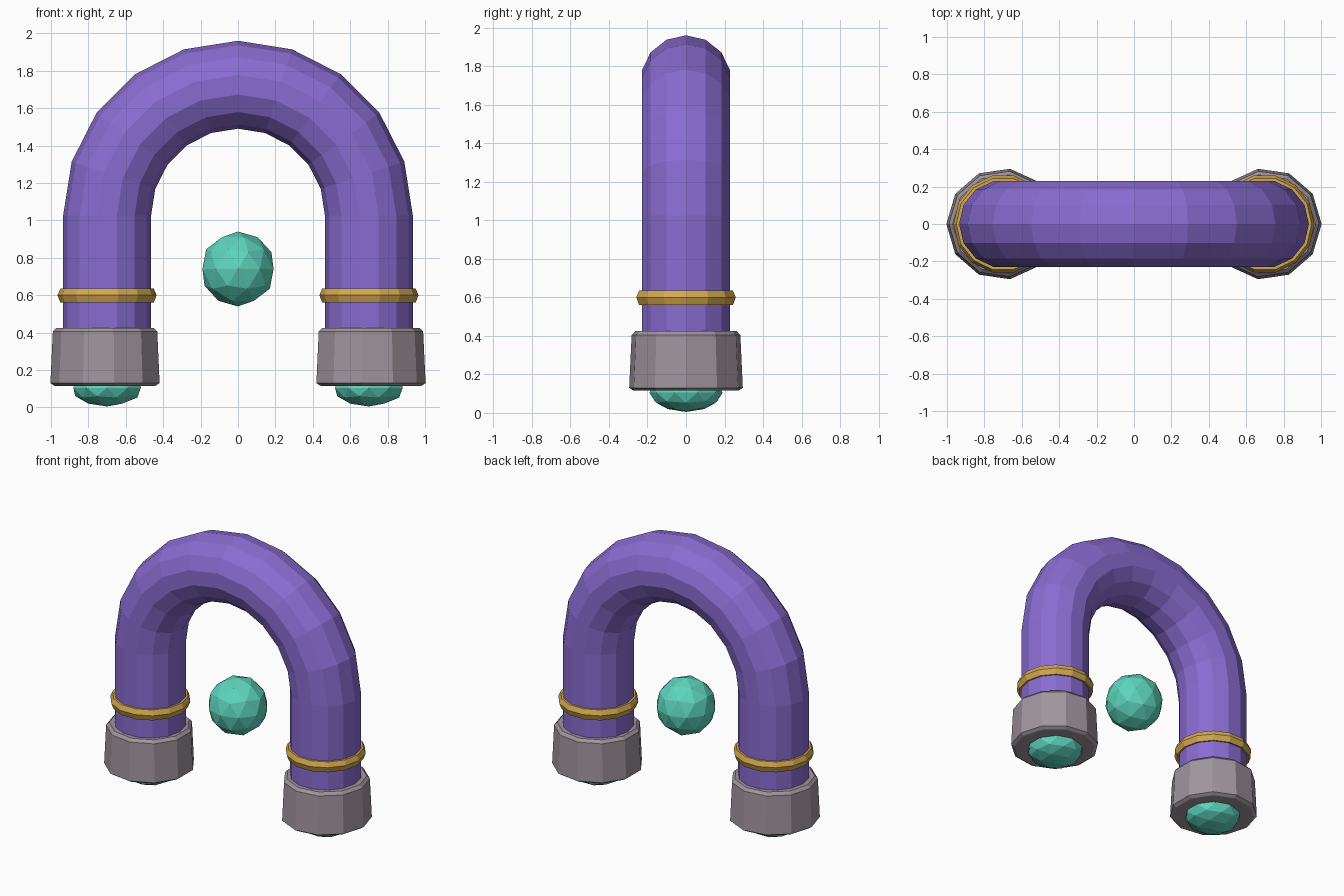
import bpy, bmesh, math
from mathutils import Vector

cube = bpy.data.objects.get("Cube")
if cube:
    bpy.data.objects.remove(cube, do_unlink=True)

LEG_X = 0.70       # distance of each leg from the middle
TUBE_R = 0.235
ARCH_Z = 1.025     # height where the legs start to bend


def material(name, rgb):
    m = bpy.data.materials.new(name)
    m.use_nodes = True
    m.diffuse_color = (*rgb, 1)
    bsdf = next(n for n in m.node_tree.nodes if n.type == 'BSDF_PRINCIPLED')
    bsdf.inputs["Base Color"].default_value = (*rgb, 1)
    return m


purple = material("purple", (0.25, 0.15, 0.64))
gold = material("gold", (0.66, 0.40, 0.08))
grey = material("warm grey", (0.35, 0.30, 0.34))
teal = material("teal", (0.11, 0.66, 0.50))


def finish(name, bm, mat):
    bmesh.ops.recalc_face_normals(bm, faces=bm.faces)
    mesh = bpy.data.meshes.new(name)
    bm.to_mesh(mesh)
    bm.free()
    mesh.materials.append(mat)
    obj = bpy.data.objects.new(name, mesh)
    bpy.context.collection.objects.link(obj)
    return obj


def loft(name, rings, mat, closed=False):
    """Skin a list of rings of points; cap the ends, or join them when closed."""
    bm = bmesh.new()
    loops = [[bm.verts.new(p) for p in ring] for ring in rings]
    n = len(loops[0])
    pairs = list(zip(loops, loops[1:])) + ([(loops[-1], loops[0])] if closed else [])
    for a, b in pairs:
        for i in range(n):
            j = (i + 1) % n
            bm.faces.new((a[i], a[j], b[j], b[i]))
    if not closed:
        bm.faces.new(loops[0])
        bm.faces.new(loops[-1])
    return finish(name, bm, mat)


def turned(name, profile, sides, x, mat, closed=False, turn=0.0):
    """Revolve (radius, height) points about a vertical axis at x."""
    angles = [math.tau * i / sides + turn for i in range(sides)]
    rings = [[(x + r * math.cos(a), r * math.sin(a), z) for a in angles]
             for r, z in profile]
    return loft(name, rings, mat, closed)


def ball(name, centre, radius, height, mat):
    bm = bmesh.new()
    bmesh.ops.create_icosphere(bm, subdivisions=2, radius=1)
    bmesh.ops.scale(bm, vec=(radius, radius, height), verts=bm.verts)
    bmesh.ops.translate(bm, vec=centre, verts=bm.verts)
    return finish(name, bm, mat)


# Arched tube: straight leg, half circle, straight leg
STEPS, SIDES = 10, 14
path = [(Vector((LEG_X, 0, 0.38)), 0.0)]
for i in range(STEPS + 1):
    t = math.pi * i / STEPS
    path.append((Vector((LEG_X * math.cos(t), 0, ARCH_Z + LEG_X * math.sin(t))), t))
path.append((Vector((-LEG_X, 0, 0.38)), math.pi))

tube_rings = []
for centre, t in path:
    outward = Vector((math.cos(t), 0, math.sin(t)))
    tube_rings.append([centre + TUBE_R * (math.cos(a) * outward + Vector((0, math.sin(a), 0)))
                       for a in (math.tau * k / SIDES for k in range(SIDES))])
loft("arch_tube", tube_rings, purple)

# Fittings on each leg
for side, s in (("left", 1), ("right", -1)):
    turned(side + "_band", [(0.225, 0.565), (0.25, 0.56), (0.265, 0.60),
                            (0.25, 0.635), (0.225, 0.635)],
           14, s * LEG_X, gold, closed=True)
    turned(side + "_end_cap", [(0.275, 0.115), (0.298, 0.13), (0.285, 0.405), (0.265, 0.425)],
           11, s * (LEG_X + 0.005), grey, turn=0.0 if s > 0 else math.pi)
    ball(side + "_foot_gem", (s * LEG_X, 0, 0.105), 0.19, 0.10, teal)

# Floating orb inside the arch
ball("centre_orb", (0, 0, 0.74), 0.2, 0.2, teal)
